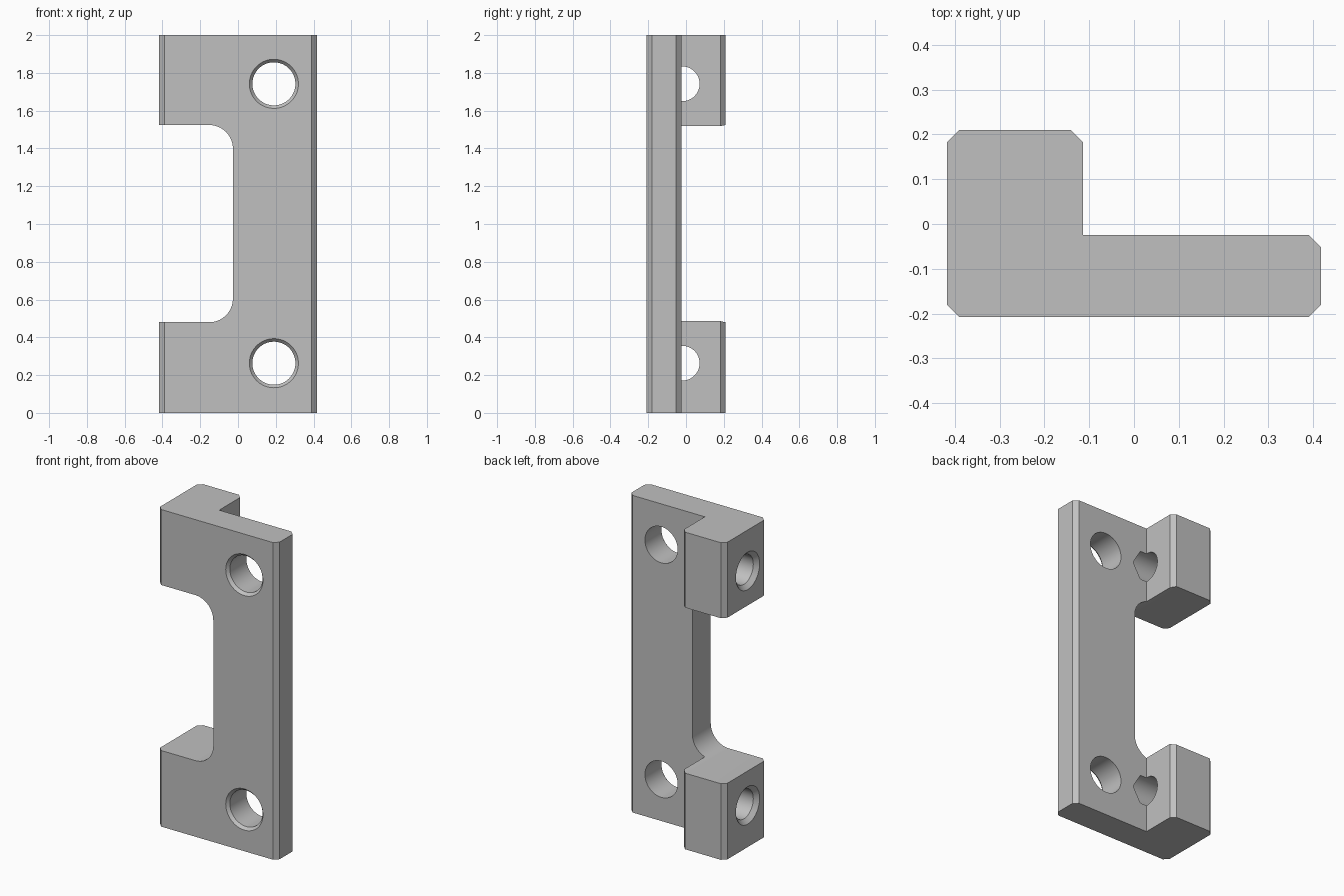
import bpy, bmesh, math
from mathutils import Matrix, Vector

cube = bpy.data.objects.get("Cube")
if cube:
    bpy.data.objects.remove(cube, do_unlink=True)

metal = bpy.data.materials.new("plain grey")
metal.use_nodes = True
GREY = (0.53, 0.53, 0.53, 1)
metal.diffuse_color = GREY
metal.node_tree.nodes["Principled BSDF"].inputs["Base Color"].default_value = GREY


def make_object(name, bm):
    bmesh.ops.recalc_face_normals(bm, faces=bm.faces[:])
    mesh = bpy.data.meshes.new(name)
    bm.to_mesh(mesh)
    bm.free()
    mesh.materials.append(metal)
    obj = bpy.data.objects.new(name, mesh)
    bpy.context.collection.objects.link(obj)
    return obj


def prism(name, points, sweep):
    """Extrude a flat outline along a vector."""
    bm = bmesh.new()
    face = bm.faces.new([bm.verts.new(p) for p in points])
    moved = bmesh.ops.extrude_face_region(bm, geom=[face])["geom"]
    verts = [v for v in moved if isinstance(v, bmesh.types.BMVert)]
    bmesh.ops.translate(bm, verts=verts, vec=sweep)
    return make_object(name, bm)


def drill(name, origin, direction, profile, sides=64):
    """Revolve (depth, radius) steps round an axis; radius 0 gives a point."""
    turn = Vector((0, 0, 1)).rotation_difference(Vector(direction)).to_matrix().to_4x4()
    bm = bmesh.new()
    rings = []
    for depth, radius in profile:
        count = sides if radius else 1
        rings.append([bm.verts.new((radius * math.cos(math.tau * i / sides),
                                    radius * math.sin(math.tau * i / sides), depth))
                      for i in range(count)])
    for a, b in zip(rings, rings[1:]):
        for i in range(sides):
            j = (i + 1) % sides
            if len(b) == 1:
                bm.faces.new((a[i], a[j], b[0]))
            else:
                bm.faces.new((a[i], a[j], b[j], b[i]))
    for ring in (rings[0], rings[-1]):
        if len(ring) > 1:
            bm.faces.new(ring)
    bm.transform(Matrix.Translation(origin) @ turn)
    return make_object(name, bm)


# L-shaped bracket with chamfered upright edges
L, R, F, B = -0.417, 0.417, -0.208, 0.21
STEP_X, STEP_Y, C = -0.114, -0.025, 0.027
outline = [(L, F + C), (L + C, F), (R - C, F), (R, F + C),
           (R, STEP_Y - C), (R - C, STEP_Y), (STEP_X, STEP_Y),
           (STEP_X, B - C), (STEP_X - C, B), (L + C, B), (L, B - C)]
bracket = prism("bracket", [(x, y, 0) for x, y in outline], (0, 0, 2))

# Side opening with rounded inner corners
LOW, HIGH, EDGE, RAD = 0.48, 1.524, -0.027, 0.125
opening = [(-0.6, LOW)]
for z, start in ((LOW + RAD, -90), (HIGH - RAD, 0)):
    for i in range(17):
        a = math.radians(start + 90 * i / 16)
        opening.append((EDGE - RAD + RAD * math.cos(a), z + RAD * math.sin(a)))
opening.append((-0.6, HIGH))
cutters = [prism("opening_cutter", [(x, -0.4, z) for x, z in opening], (0, 0.8, 0))]

# Countersunk plate holes and pointed side holes, at both ends
for end, z in (("lower", 0.263), ("upper", 1.742)):
    cutters.append(drill(end + "_plate_hole_cutter", (0.19, F, z), (0, 1, 0),
                         [(-0.05, 0.13), (0, 0.13), (0.018, 0.114), (0.4, 0.114)]))
    cutters.append(drill(end + "_side_hole_cutter", (L, -0.02, z), (1, 0, 0),
                         [(-0.05, 0.118), (0, 0.118), (0.026, 0.092),
                          (0.348, 0.092), (0.403, 0)]))

# Cut the bracket, then discard the cutters
bpy.ops.object.select_all(action='DESELECT')
bracket.select_set(True)
bpy.context.view_layer.objects.active = bracket
for cutter in cutters:
    cutter.hide_render = True
    mod = bracket.modifiers.new(cutter.name, 'BOOLEAN')
    mod.operation = 'DIFFERENCE'
    mod.solver = 'EXACT'
    mod.object = cutter
    bpy.ops.object.modifier_apply(modifier=mod.name)
    bpy.data.objects.remove(cutter, do_unlink=True)

bpy.ops.object.shade_smooth_by_angle(angle=math.radians(25))
